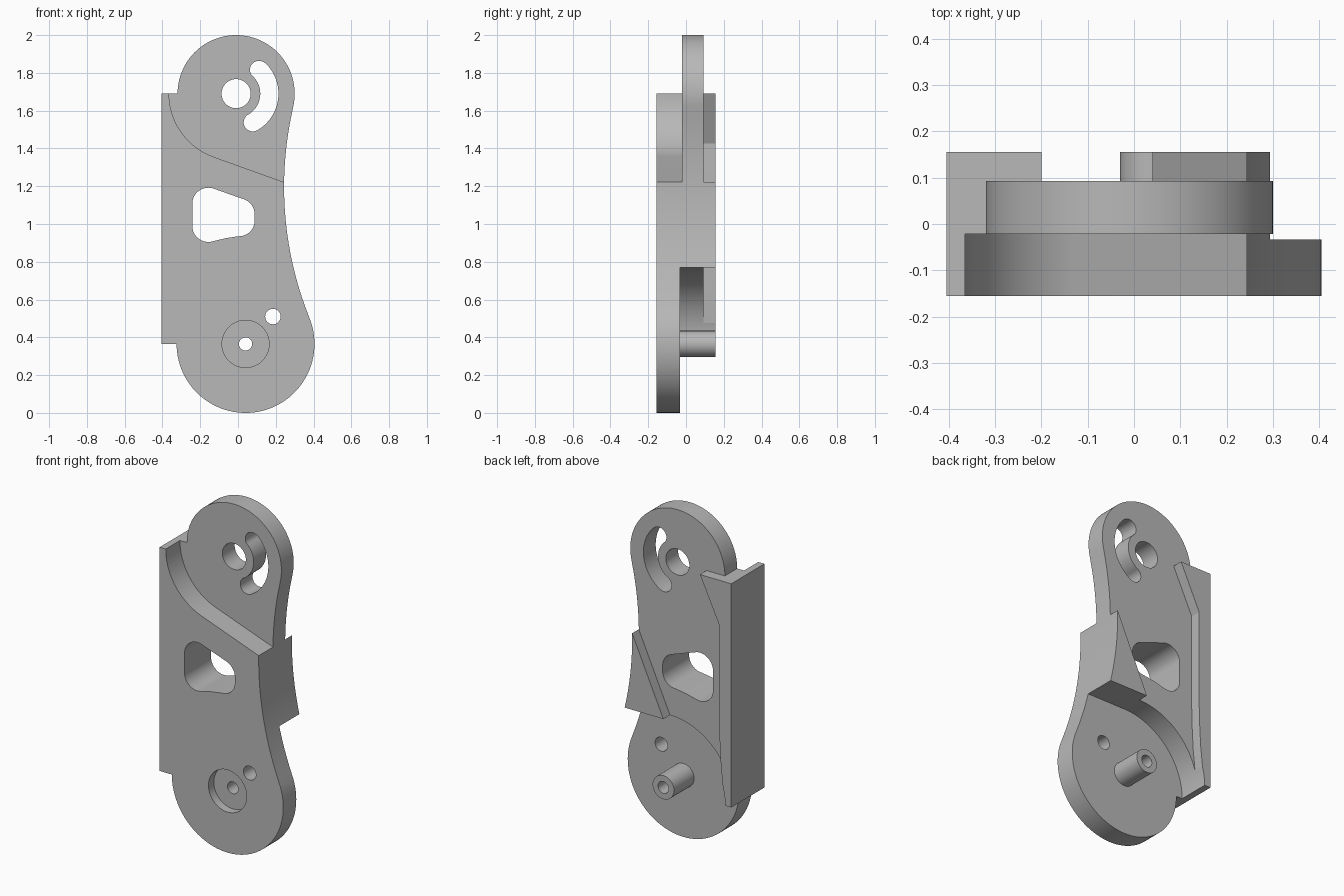
import bpy
import bmesh
from math import radians, cos, sin

if "Cube" in bpy.data.objects:
    bpy.data.objects.remove(bpy.data.objects["Cube"], do_unlink=True)

grey = bpy.data.materials.new("plain_grey")
grey.use_nodes = True
grey.diffuse_color = (0.48, 0.48, 0.48, 1)
grey.node_tree.nodes["Principled BSDF"].inputs["Base Color"].default_value = (0.48, 0.48, 0.48, 1)

FRONT, BACK = -0.155, 0.155
PLATE_FRONT, PLATE_BACK = -0.022, 0.093
RECESS_FLOOR = -0.033
TOP = (-0.01, 1.69)      # upper pivot
LOW = (0.04, 0.365)      # lower pivot


def arc(centre, r, a0, a1, n=32):
    """Points on an arc in the x-z plane, angles in degrees."""
    return [(centre[0] + r * cos(radians(a0 + (a1 - a0) * i / n)),
             centre[1] + r * sin(radians(a0 + (a1 - a0) * i / n))) for i in range(n + 1)]


def circle(centre, r, n=48):
    return arc(centre, r, 0, 360, n)[:-1]


def prism(name, points, y0, y1):
    """Extrude an x-z profile from y0 to y1."""
    bm = bmesh.new()
    face = bm.faces.new([bm.verts.new((x, y0, z)) for x, z in points])
    moved = bmesh.ops.extrude_face_region(bm, geom=[face])["geom"]
    bmesh.ops.translate(bm, vec=(0, y1 - y0, 0),
                        verts=[v for v in moved if isinstance(v, bmesh.types.BMVert)])
    bmesh.ops.recalc_face_normals(bm, faces=bm.faces)
    mesh = bpy.data.meshes.new(name)
    bm.to_mesh(mesh)
    bm.free()
    mesh.materials.append(grey)
    obj = bpy.data.objects.new(name, mesh)
    bpy.context.collection.objects.link(obj)
    return obj


def combine(target, tool, operation="DIFFERENCE"):
    """Apply a boolean and remove the tool."""
    mod = target.modifiers.new(tool.name, "BOOLEAN")
    mod.operation, mod.solver, mod.object = operation, "EXACT", tool
    bpy.context.view_layer.objects.active = target
    bpy.ops.object.modifier_apply(modifier=mod.name)
    bpy.data.objects.remove(tool, do_unlink=True)


# Full-depth arm: two round ends, a hollow right flank and a straight left wall
outline = (arc(TOP, 0.31, 180, -13, 56)
           + arc((2.104, 1.197), 1.86, 166.9, 201.9, 40)[1:-1]
           + arc(LOW, 0.365, 22, -180, 56)
           + [(-0.405, 0.365), (-0.405, 1.69)])
arm = prism("lever_arm", outline, FRONT, BACK)

# Front step around the upper end
front_step = arc(TOP, 0.355, 180, 250) + [(0.245, 1.221), (0.6, 1.09), (0.6, 2.2), (-0.365, 2.2)]
combine(arm, prism("front_step_cut", front_step, -0.4, PLATE_FRONT))

# Back pocket between the left rib and the right wedge
pocket = [(-0.45, 1.71), (-0.32, 1.69), (-0.2, 1.69), (-0.326, 1.425), (-0.326, 0.88),
          (-0.329, 0.75), (-0.337, 0.6), (-0.35, 0.475), (-0.2, 0.45), (0.0, 0.6),
          (0.04, 0.77), (0.245, 1.225), (0.6, 1.225), (0.6, 2.2), (-0.45, 2.2)]
combine(arm, prism("back_pocket_cut", pocket, PLATE_BACK, 0.4))

# Deep recess behind the lower end
recess = arc(LOW, 0.405, 180, 90) + [(0.6, 0.77), (0.6, -0.2), (-0.365, -0.2)]
combine(arm, prism("lower_recess_cut", recess, RECESS_FLOOR, 0.4))

# Pivot post standing in the recess
combine(arm, prism("pivot_post", circle(LOW, 0.07), RECESS_FLOOR - 0.02, BACK), "UNION")

# Counterbore on the front and the through holes
combine(arm, prism("counterbore_cut", circle(LOW, 0.125), -0.4, FRONT + 0.05))
slot = (arc(TOP, 0.224, -60, 46) + arc((0.111, 1.816), 0.048, 46, 226, 16)[1:-1]
        + arc(TOP, 0.128, 46, -60) + arc((0.078, 1.538), 0.048, 120, 300, 16)[1:-1])
window = (arc((0.005, 1.052), 0.083, 70, 0, 12) + arc((0.005, 1.018), 0.083, 0, -92, 16)
          + [(-0.065, 0.925)]
          + arc((-0.157, 0.99), 0.085, -75, -180, 16) + arc((-0.157, 1.107), 0.085, 180, 70, 16))
holes = {"post_bore": circle(LOW, 0.035, 32), "pin_hole": circle((0.185, 0.51), 0.041, 32),
         "upper_bore": circle(TOP, 0.077), "curved_slot": slot, "window": window}
for name, points in holes.items():
    combine(arm, prism(name, points, -0.4, 0.4))

# Smooth round walls, crisp edges
bpy.ops.object.select_all(action="DESELECT")
arm.select_set(True)
bpy.context.view_layer.objects.active = arm
bpy.ops.object.shade_smooth_by_angle(angle=radians(25))
